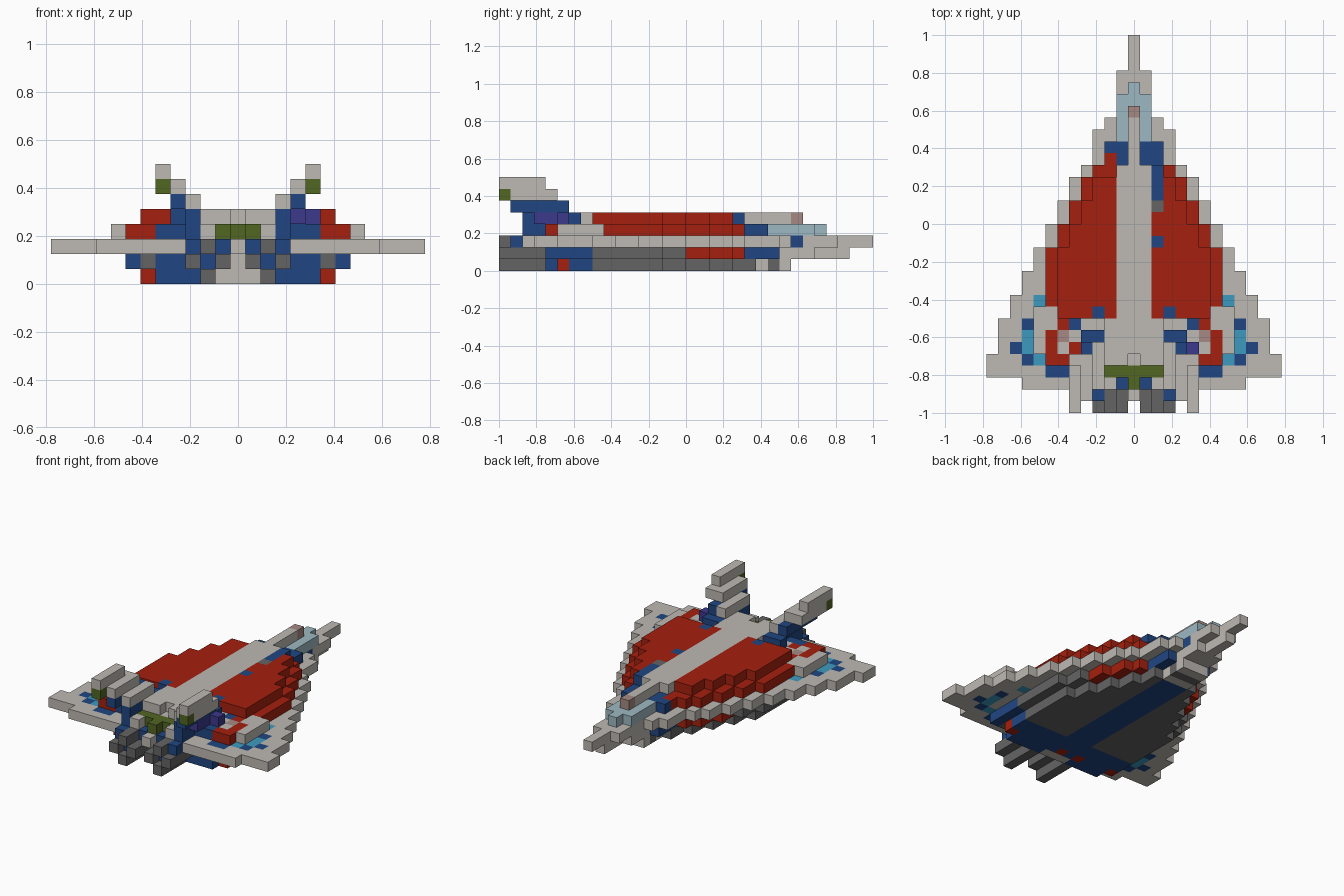
import bpy, bmesh
from mathutils import Vector

CELL = 1 / 16
PALETTE = {
    "light": ("pale hull", "BEBAB4"), "red": ("red armour", "A5200E"),
    "blue": ("navy blue", "204682"), "grey": ("dark grey", "646464"),
    "green": ("olive green", "526622"), "glass": ("canopy glass", "9EB8C2"),
    "cyan": ("cyan light", "3E9AC0"), "pink": ("dusty pink", "A68A84"),
    "purple": ("deep purple", "3C388C")}
ORDER = list(PALETTE)


def linear(v):
    return v / 12.92 if v <= 0.04045 else ((v + 0.055) / 1.055) ** 2.4


def make_material(name, code):
    rgba = tuple(linear(b / 255) for b in bytes.fromhex(code)) + (1,)
    mat = bpy.data.materials.new(name)
    mat.use_nodes = True
    mat.diffuse_color = rgba
    mat.node_tree.nodes["Principled BSDF"].inputs["Base Color"].default_value = rgba
    return mat


cube = bpy.data.objects.get("Cube")
if cube:
    bpy.data.objects.remove(cube, do_unlink=True)
MATS = [make_material(*PALETTE[key]) for key in ORDER]
parts = {}


def box(part, colour, columns, rows, level, sides=(-1, 1)):
    """Fill blocks; columns and rows are inclusive ranges, mirrored over x."""
    cells = parts.setdefault(part, {})
    for side in sides:
        for i in range(columns[0], columns[-1] + 1):
            for j in range(rows[0], rows[-1] + 1):
                cells[side * i, j, level] = colour


def stepped(part, colour, level, rear, fronts, first=0):
    """Fill a stepped plan: fronts lists where each column outward ends."""
    for n, front in enumerate(fronts):
        box(part, colour, [first + n], (rear, front - 1), level)


def build(part, cells):
    bm = bmesh.new()
    verts = {}

    def corner(p):
        key = tuple(round(c * 2) for c in p)
        if key not in verts:
            verts[key] = bm.verts.new((p[0] * CELL, p[1] * CELL - 1, p[2] * CELL))
        return verts[key]

    for (i, j, k), colour in cells.items():
        centre = Vector((i, j + 0.5, k + 0.5))
        for axis in range(3):
            for sign in (-1, 1):
                n = Vector((0, 0, 0))
                n[axis] = sign
                if (i + n.x, j + n.y, k + n.z) in cells:
                    continue
                u = Vector((0, 0, 0))
                u[(axis + 1) % 3] = 0.5
                v = n.cross(u)
                mid = centre + n / 2
                face = bm.faces.new([corner(mid + d) for d in (-u - v, u - v, u + v, v - u)])
                face.material_index = ORDER.index(colour)
    # Merge flat areas of one colour
    bmesh.ops.dissolve_limit(bm, angle_limit=0.01, verts=bm.verts[:],
                             edges=bm.edges[:], delimit={"MATERIAL"})
    mesh = bpy.data.meshes.new(part)
    bm.to_mesh(mesh)
    bm.free()
    for mat in MATS:
        mesh.materials.append(mat)
    bpy.context.collection.objects.link(bpy.data.objects.new(part, mesh))


# Delta wing with nose spike
stepped("wing", "light", 2, 2, [32, 29, 25, 24, 21, 20, 18, 16, 14, 12])
stepped("wing", "light", 2, 3, [10, 8, 5], first=10)
box("wing", "light", [0], [1], 2)
box("wing", "blue", [1], [2], 2)
box("wing", "blue", [1], [25], 2, [1])
box("wing", "blue", (6, 7), [3], 2)
# Wing lights
box("wing", "cyan", [8], [9], 2)
box("wing", "cyan", [9], (4, 6), 2)
box("wing", "cyan", [8], [4], 2)
for column, row in ((9, 7), (10, 5), (9, 4)):
    box("wing", "blue", [column], [row], 2)

# Belly, two stepped layers
stepped("belly", "grey", 1, 4, [30, 27, 24, 21, 20, 18, 16, 14])
box("belly", "light", [0], (24, 29), 1)
box("belly", "light", [1], (24, 26), 1)
box("belly", "blue", (0, 2), (21, 23), 1)
for column, rows in ((3, (19, 20)), (4, (18, 19)), (5, (16, 17))):
    box("belly", "red", [column], rows, 1)
box("belly", "blue", (0, 7), (4, 7), 1)
box("belly", "grey", [6], [4], 1)
box("belly", "light", [0], [4], 1)
stepped("belly", "grey", 0, 4, [25, 25, 22, 20, 18, 16])
box("belly", "grey", [6], (5, 13), 0)
box("belly", "blue", (0, 1), (8, 21), 0)
box("belly", "light", (0, 1), [22], 0)
box("belly", "light", (0, 1), [24], 0)
box("belly", "blue", (0, 5), (4, 7), 0)
box("belly", "blue", [6], (5, 7), 0)
box("belly", "red", [6], [5], 0)
box("belly", "red", [0], [5], 0)
box("belly", "red", [2], [5], 0, [-1])
box("belly", "light", (0, 1), [4], 0)

# Lower armour layer
stepped("lower_armour", "red", 3, 4, [23, 23, 23, 21, 20, 18, 16, 14])
box("lower_armour", "blue", (1, 2), (21, 22), 3)
box("lower_armour", "red", [2], [21], 3, [-1])
box("lower_armour", "light", (0, 5), (4, 7), 3)
box("lower_armour", "light", [8], (5, 8), 3)
box("lower_armour", "light", [7], (7, 8), 3)
box("lower_armour", "blue", (3, 5), [4], 3)
box("lower_armour", "blue", [5], [7], 3)
box("lower_armour", "red", [5], [5], 3)
box("lower_armour", "pink", [6], [6], 3)
box("lower_armour", "light", [6], [5], 3)

# Upper armour plates
stepped("upper_armour", "red", 4, 8, [20, 20, 18, 16, 14], first=2)
box("upper_armour", "blue", [3], [8], 4)
box("upper_armour", "blue", [2], (18, 20), 4, [1])
box("upper_armour", "grey", [2], [17], 4, [1])
box("upper_armour", "blue", [2], [14], 4, [1])

# Spine
box("spine", "light", (0, 1), (5, 20), 4)
box("spine", "light", [2], (4, 7), 4)
box("spine", "light", [1], [4], 4)
box("spine", "light", [0], (21, 24), 4)
box("spine", "pink", [0], [25], 4)

# Canopy
box("canopy", "glass", (0, 1), (23, 26), 3)
box("canopy", "glass", [0], [27], 3)

# Tail block between the fins
box("tail_block", "green", (0, 2), [3], 3)
box("tail_block", "green", [0], [2], 3)
box("tail_block", "light", [2], [2], 3)

# Outward leaning fins
for side, name in ((-1, "right_fin"), (1, "left_fin")):
    box(name, "blue", [3], (2, 3), 3, [side])
    box(name, "blue", [3], (2, 6), 4, [side])
    box(name, "blue", [4], [6], 4, [side])
    box(name, "light", [3], (2, 5), 5, [side])
    box(name, "blue", [4], (1, 5), 5, [side])
    box(name, "light", [4], (1, 4), 6, [side])
    box(name, "light", [5], (0, 4), 6, [side])
    box(name, "green", [5], [0], 6, [side])
    box(name, "light", [5], (0, 3), 7, [side])
box("left_fin", "purple", [4], (3, 5), 4, [1])
box("left_fin", "purple", [5], [5], 4, [1])

# Engines: hollow cross shaped nozzles with a recessed core
for side, name in ((-1, "right_engine"), (1, "left_engine")):
    for column, level in ((1, 1), (3, 1), (2, 0)):
        box(name, "grey", [column], (0, 3), level, [side])
    box(name, "grey", [2], (0, 1), 2, [side])
    box(name, "blue", [2], (1, 3), 1, [side])
    box(name, "blue", [3], [1], 2, [side])

for part_name, filled in parts.items():
    build(part_name, filled)
